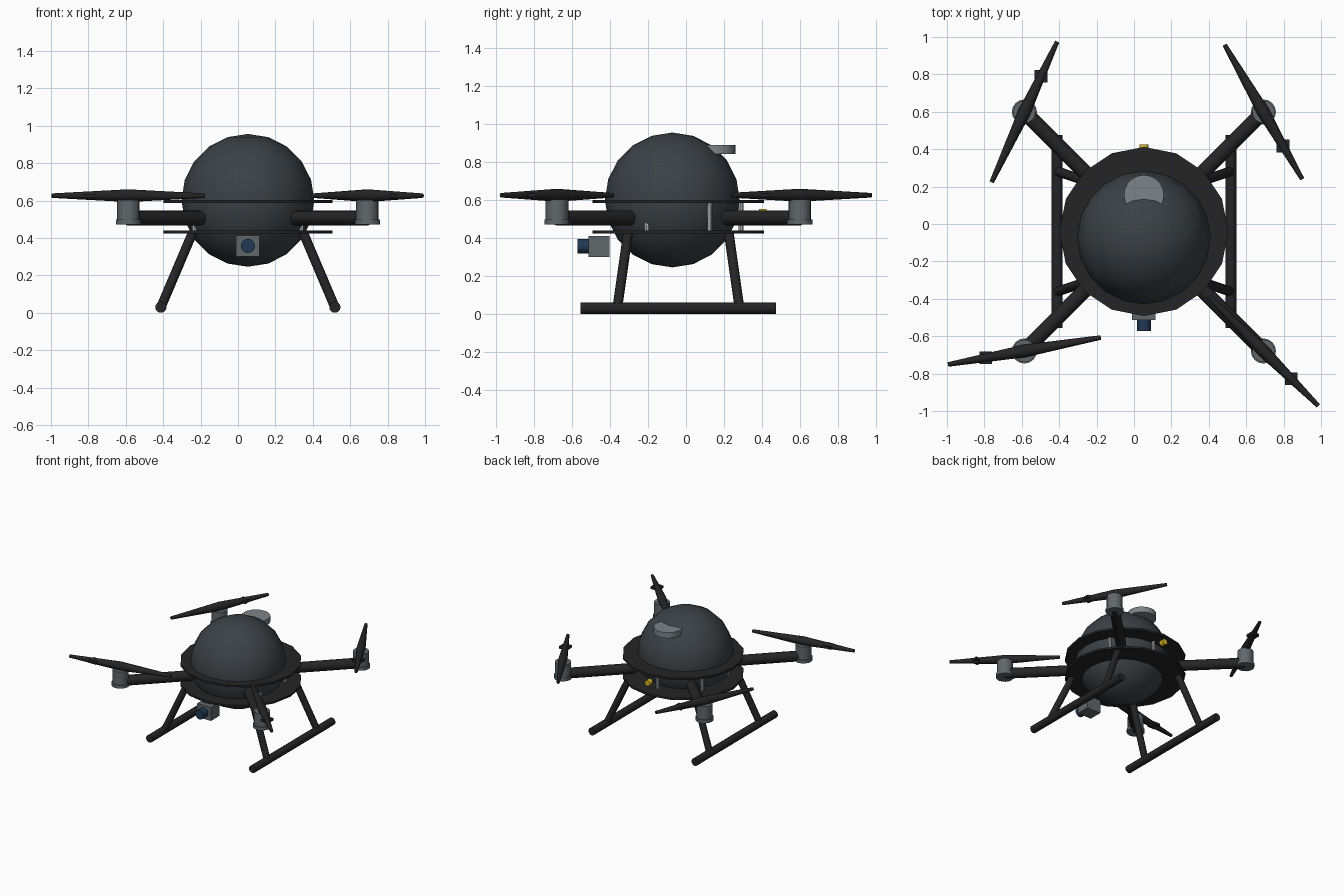
import bpy
from math import radians, sin, cos
from mathutils import Vector

if "Cube" in bpy.data.objects:
    bpy.data.objects.remove(bpy.data.objects["Cube"])

CX, CY = 0.053, -0.04      # centre of the airframe


def material(name, rgb):
    m = bpy.data.materials.new(name)
    m.diffuse_color = (*rgb, 1)
    m.use_nodes = True
    m.node_tree.nodes["Principled BSDF"].inputs["Base Color"].default_value = m.diffuse_color
    return m


CARBON = material("carbon", (0.018, 0.018, 0.019))
SHELL = material("shell", (0.045, 0.053, 0.06))
METAL = material("metal", (0.12, 0.135, 0.145))
PALE = material("pale_grey", (0.2, 0.23, 0.25))
SILVER = material("silver", (0.55, 0.55, 0.57))
GLASS = material("lens_glass", (0.015, 0.04, 0.09))
AMBER = material("amber", (0.7, 0.48, 0.02))


def finish(name, mat, smooth=True):
    ob = bpy.context.object
    ob.name = name
    ob.data.materials.append(mat)
    if smooth:
        bpy.ops.object.shade_smooth_by_angle(angle=radians(35))
    return ob


def rod(name, a, b, r1, mat, r2=None, sides=16):
    """Round bar (or taper) from point a to point b."""
    a, b = Vector(a), Vector(b)
    d = b - a
    bpy.ops.mesh.primitive_cone_add(
        vertices=sides, radius1=r1, radius2=r1 if r2 is None else r2,
        depth=d.length, location=(a + b) / 2,
        rotation=d.to_track_quat('Z', 'Y').to_euler())
    return finish(name, mat)


def disc(name, x, y, z0, z1, r, mat, sides=16):
    bpy.ops.mesh.primitive_cylinder_add(
        vertices=sides, radius=r, depth=z1 - z0, location=(x, y, (z0 + z1) / 2))
    return finish(name, mat)


def box(name, loc, size, mat):
    bpy.ops.mesh.primitive_cube_add(size=1, location=loc)
    bpy.context.object.scale = size
    return finish(name, mat, False)


# body shell and the two frame plates
bpy.ops.mesh.primitive_uv_sphere_add(segments=20, ring_count=10, radius=0.355,
                                     location=(CX, -0.072, 0.601))
finish("body_shell", SHELL)
disc("upper_plate", CX, CY, 0.586, 0.602, 0.452, CARBON)
disc("lower_plate", CX, CY, 0.424, 0.440, 0.452, CARBON)

# spacer posts between the plates
for i in range(6):
    a = radians(30 + 60 * i)
    disc(f"spacer_post_{i + 1}", CX + 0.33 * cos(a), CY + 0.33 * sin(a),
         0.43, 0.59, 0.013, SILVER, 10)

# arms, motors and propellers: (side x, side y, blade angle towards the clip)
for name, sx, sy, deg in (("back_left", -1, 1, 65), ("back_right", 1, 1, -60),
                          ("front_left", -1, -1, 190), ("front_right", 1, -1, -45)):
    mx, my = CX + 0.639 * sx, CY + 0.639 * sy
    rod(name + "_arm", (CX + 0.255 * sx, CY + 0.255 * sy, 0.506),
        (mx, my, 0.506), 0.04, CARBON)
    disc(name + "_motor_base", mx, my, 0.472, 0.498, 0.067, METAL)
    disc(name + "_motor", mx, my, 0.49, 0.604, 0.06, METAL)
    d = Vector((cos(radians(deg)), sin(radians(deg)), 0))
    hub = Vector((mx, my, 0.626))
    rod(name + "_blade_a", hub, hub + d * 0.415, 0.034, CARBON, 0.012, 12)
    rod(name + "_blade_b", hub, hub - d * 0.415, 0.034, CARBON, 0.012, 12)
    box(name + "_blade_clip", hub + d * 0.21, (0.068, 0.068, 0.02), CARBON)

# landing gear
for side, sx in (("left", -1), ("right", 1)):
    x = CX + 0.465 * sx
    rod(side + "_skid", (x, CY - 0.515, 0.03), (x, CY + 0.515, 0.03), 0.03, CARBON)
    for end, sy in (("front", -1), ("back", 1)):
        rod(f"{end}_{side}_strut", (x, CY + 0.322 * sy, 0.03),
            (CX + 0.295 * sx, CY + 0.265 * sy, 0.43), 0.026, CARBON, sides=12)

# camera with lens under the nose
box("camera_body", (CX, -0.459, 0.357), (0.125, 0.11, 0.11), METAL)
rod("camera_lens", (CX, -0.51, 0.357), (CX, -0.572, 0.357), 0.038, GLASS)

# antenna puck on the shell and rear status light
disc("antenna_puck", CX, 0.155, 0.844, 0.89, 0.107, PALE, 20)
rod("status_light", (CX, 0.385, 0.53), (CX, 0.424, 0.53), 0.024, AMBER, sides=12)
